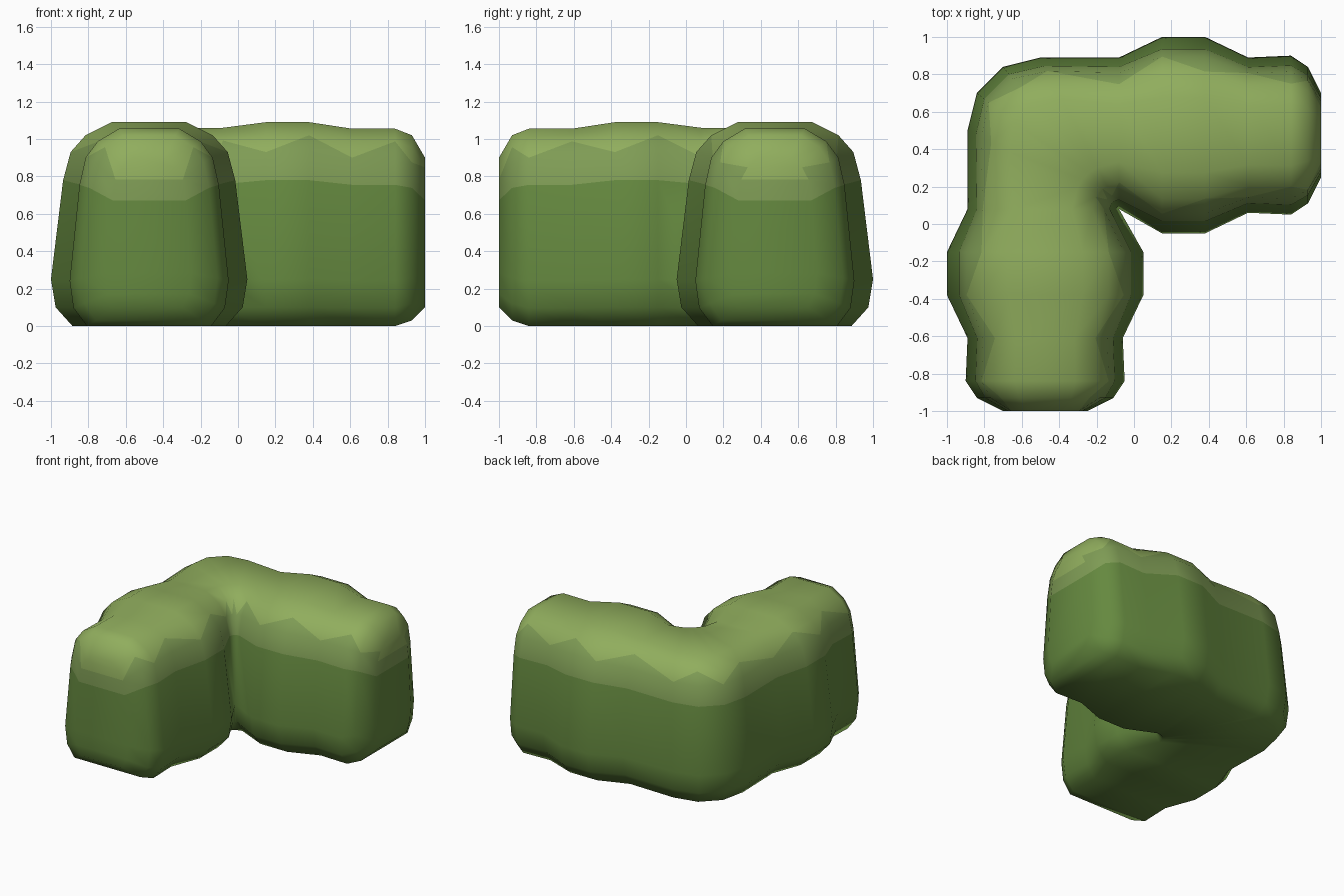
import bpy, bmesh
from mathutils import Vector

if "Cube" in bpy.data.objects:
    bpy.data.objects.remove(bpy.data.objects["Cube"])

# Half cross-section of the hedge: (inset from widest edge, height)
PROFILE = [(.115, 0), (.025, .1), (0, .25), (.065, .78), (.105, .93), (.185, 1.02), (.325, 1.09)]

# Arm stations from the corner to the tip: x, inner y, outer y, bottom z, top z
ARM = [(-.08, .08, .89, 0, 1.06), (.15, -.05, 1, 0, 1.09), (.38, -.05, 1, 0, 1.09),
       (.61, .06, .89, 0, 1.055), (.84, .05, .90, 0, 1.055),
       (.93, .11, .84, .03, 1.02), (1.0, .25, .70, .1, .90)]
# Outer points of the rounded corner, fanned around the inner pivot
PIVOT = (-.08, .08)
CORNER = [(-.5, .89), (-.7, .84), (-.84, .7), (-.89, .5)]


def material(name, color):
    m = bpy.data.materials.new(name)
    m.diffuse_color = (*color, 1)
    m.use_nodes = True
    m.node_tree.nodes["Principled BSDF"].inputs["Base Color"].default_value = m.diffuse_color
    return m


def ring(bm, inner, outer, half, z0, z1):
    """Closed section: up the inner side, down the outer side."""
    a, b = Vector(inner), Vector(outer)
    d = (b - a).normalized()
    scale = half / .525

    def point(base, sign, inset, z):
        p = base + d * sign * inset * scale
        return bm.verts.new((p.x, p.y, z0 + (z1 - z0) * z / 1.09))
    return ([point(a, 1, i, z) for i, z in PROFILE] +
            [point(b, -1, i, z) for i, z in reversed(PROFILE)])


def arm_ring(bm, station, mirrored):
    x, y0, y1, z0, z1 = station
    a, b = (x, y0), (x, y1)
    if mirrored:
        a, b = (-a[1], -a[0]), (-b[1], -b[0])
    return ring(bm, a, b, (y1 - y0) / 2, z0, z1)


def face(bm, verts, mat):
    f = bm.faces.new(verts)
    f.material_index = mat
    f.smooth = True


bm = bmesh.new()
rings = [arm_ring(bm, s, False) for s in reversed(ARM)]
rings += [ring(bm, PIVOT, p, .405, 0, 1.06) for p in CORNER]
rings += [arm_ring(bm, s, True) for s in ARM]

# Skin between sections; the shoulder band is split into a zigzag of two greens
for k, (r, s) in enumerate(zip(rings, rings[1:])):
    for j in range(14):
        n = (j + 1) % 14
        level = min(j, 12 - j) if j < 13 else 0
        if level == 4:
            low_r, low_s, high_r, high_s = (r[j], s[j], r[n], s[n]) if j < 6 else (r[n], s[n], r[j], s[j])
            if k % 2:
                low_r, low_s, high_r, high_s = low_s, low_r, high_s, high_r
            face(bm, (low_r, low_s, high_r), 1)
            face(bm, (low_s, high_s, high_r), 2)
        else:
            face(bm, (r[j], r[n], s[n], s[j]), 0 if level < 3 else 1 if level == 3 else 2)

# End caps
for r in (rings[0], rings[-1]):
    for j in range(6):
        face(bm, (r[j], r[j + 1], r[12 - j], r[13 - j]), 0 if j < 3 else 1 if j == 3 else 2)

bmesh.ops.remove_doubles(bm, verts=bm.verts, dist=.0005)
bmesh.ops.recalc_face_normals(bm, faces=bm.faces)
mesh = bpy.data.meshes.new("corner_hedge")
bm.to_mesh(mesh)
bm.free()

hedge = bpy.data.objects.new("corner_hedge", mesh)
bpy.context.collection.objects.link(hedge)
for name, color in (("leaf_side", (.13, .25, .05)), ("leaf_shoulder", (.21, .33, .09)),
                    ("leaf_top", (.28, .42, .11))):
    mesh.materials.append(material(name, color))
bpy.context.view_layer.objects.active = hedge
hedge.select_set(True)
bpy.ops.object.shade_smooth_by_angle(angle=1.1)
